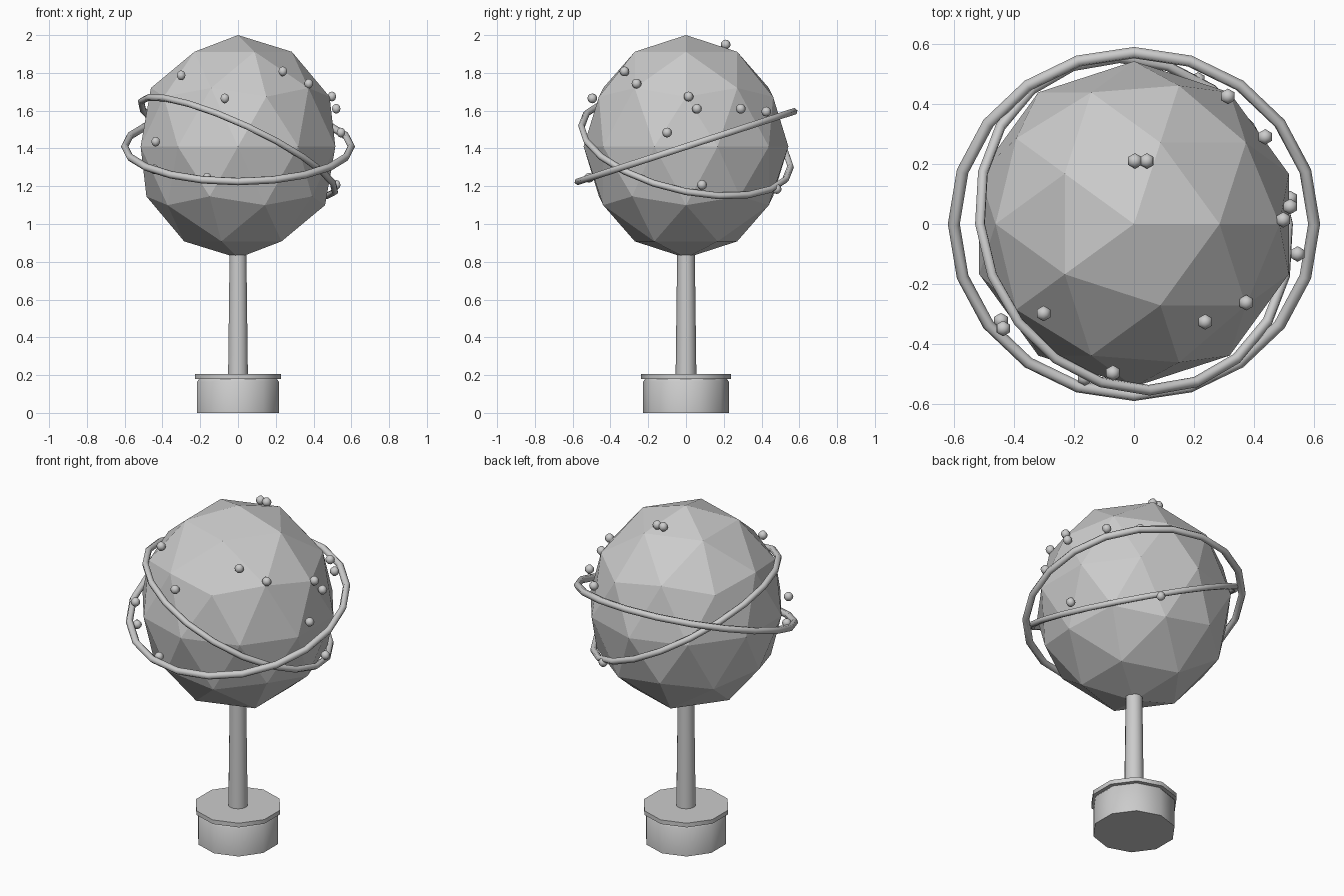
import bpy, bmesh, math
from mathutils import Matrix, Vector

if "Cube" in bpy.data.objects:
    bpy.data.objects.remove(bpy.data.objects["Cube"])

grey = bpy.data.materials.new("plain_grey")
grey.diffuse_color = (0.6, 0.6, 0.6, 1)
grey.use_nodes = True
grey.node_tree.nodes["Principled BSDF"].inputs["Base Color"].default_value = grey.diffuse_color
CENTRE = Vector((0, 0, 1.41))


def finish(name, bm, smooth_angle=None):
    """Turn a bmesh into a named object, optionally smooth below an angle."""
    bmesh.ops.recalc_face_normals(bm, faces=bm.faces)
    mesh = bpy.data.meshes.new(name)
    bm.to_mesh(mesh)
    bm.free()
    mesh.materials.append(grey)
    obj = bpy.data.objects.new(name, mesh)
    bpy.context.collection.objects.link(obj)
    if smooth_angle:
        bpy.ops.object.select_all(action='DESELECT')
        obj.select_set(True)
        bpy.context.view_layer.objects.active = obj
        bpy.ops.object.shade_smooth_by_angle(angle=math.radians(smooth_angle))
    return obj


def lathe(name, profile, sides=10):
    """Closed solid from (radius, z) points, first corner on +y."""
    bm = bmesh.new()
    rings = []
    for r, z in profile:
        angles = [math.tau * i / sides for i in range(sides)]
        rings.append([bm.verts.new((r * math.sin(a), r * math.cos(a), z)) for a in angles])
    for low, high in zip(rings, rings[1:]):
        for i in range(sides):
            j = (i + 1) % sides
            bm.faces.new((low[i], low[j], high[j], high[i]))
    bm.faces.new(rings[0])
    bm.faces.new(rings[-1])
    return finish(name, bm, 42)


def hoop(name, major, minor, rx, ry, segments=20, tube=6):
    """Tilted torus around the globe centre."""
    bm = bmesh.new()
    grid = []
    for i in range(segments):
        a = math.tau * i / segments
        row = []
        for k in range(tube):
            b = math.tau * k / tube
            r = major + minor * math.cos(b)
            row.append(bm.verts.new((r * math.cos(a), r * math.sin(a), minor * math.sin(b))))
        grid.append(row)
    for i in range(segments):
        for k in range(tube):
            n, m = (i + 1) % segments, (k + 1) % tube
            bm.faces.new((grid[i][k], grid[n][k], grid[n][m], grid[i][m]))
    turn = Matrix.Rotation(math.radians(ry), 4, 'Y') @ Matrix.Rotation(math.radians(rx), 4, 'X')
    bm.transform(Matrix.Translation(CENTRE) @ turn)
    return finish(name, bm, 80)


# Stand
lathe("base", [(0.227, 0), (0.227, 0.165), (0.216, 0.18)])
lathe("base_cap", [(0.239, 0.18), (0.239, 0.205)])
lathe("post", [(0.055, 0.2), (0.046, 0.9)])

# Faceted globe, slightly taller than wide
bm = bmesh.new()
bmesh.ops.create_icosphere(bm, subdivisions=2, radius=1)
bm.transform(Matrix.Translation(CENTRE) @ Matrix.Diagonal((0.542, 0.542, 0.59, 1)))
finish("globe", bm)

# Two crossing hoops
hoop("outer_hoop", 0.6, 0.02, 18, 0)
hoop("inner_hoop", 0.566, 0.018, -12, 25)

# Small beads scattered over the globe
beads = [
    (0.213, 0.48, 1.185), (0.313, 0.425, 1.595), (0.437, 0.29, 1.61), (0.003, 0.21, 1.95),
    (0.043, 0.21, 1.95), (0.52, 0.085, 1.207), (0.52, 0.058, 1.61), (0.497, 0.014, 1.675),
    (0.545, -0.1, 1.484), (0.374, -0.262, 1.743), (0.237, -0.326, 1.808), (-0.301, -0.298, 1.787),
    (-0.443, -0.322, 1.29), (-0.436, -0.348, 1.436), (-0.07, -0.496, 1.665), (-0.164, -0.513, 1.245),
]
bm = bmesh.new()
for spot in beads:
    bmesh.ops.create_uvsphere(bm, u_segments=6, v_segments=6, radius=0.026,
                              matrix=Matrix.Translation(spot))
finish("beads", bm, 80)
